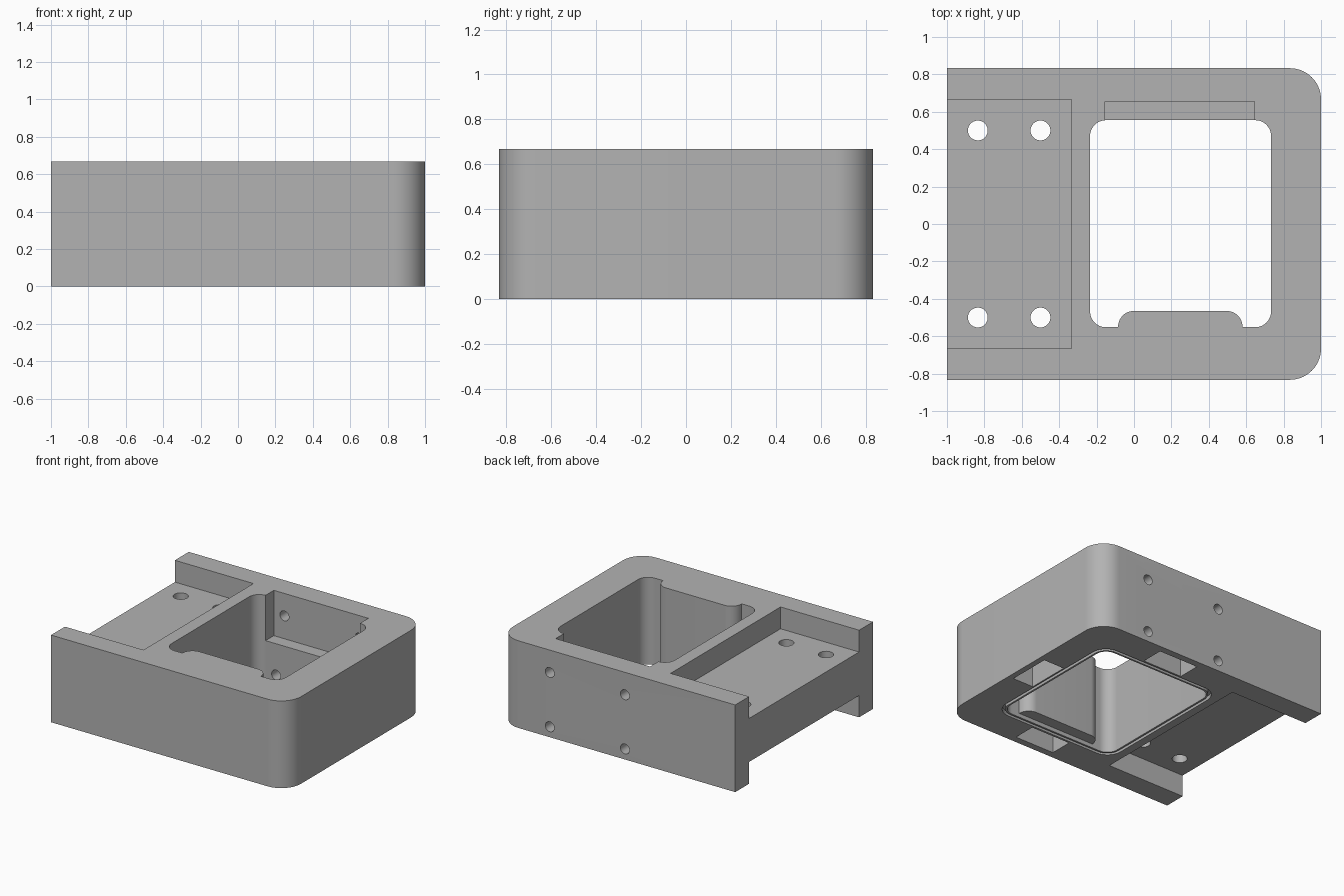
import bpy, bmesh, math
from mathutils import Matrix

default = bpy.data.objects.get("Cube")
if default:
    bpy.data.objects.remove(default, do_unlink=True)

grey = bpy.data.materials.new("plain_grey")
grey.use_nodes = True
grey.diffuse_color = (0.45, 0.45, 0.45, 1)
grey.node_tree.nodes["Principled BSDF"].inputs["Base Color"].default_value = (0.45, 0.45, 0.45, 1)

HEIGHT = 0.667
OVER = 0.1          # how far cutters reach past the body


def rounded(x0, x1, y0, y1, radii, steps=14):
    """Rectangle outline, radii from lower left going counter-clockwise."""
    pts = []
    corners = [(x0, y0, 1, 1), (x1, y0, -1, 1), (x1, y1, -1, -1), (x0, y1, 1, -1)]
    for i, ((x, y, sx, sy), r) in enumerate(zip(corners, radii)):
        if not r:
            pts.append((x, y))
            continue
        for k in range(steps + 1):
            a = math.pi + math.pi / 2 * (i + k / steps)
            pts.append((x + sx * r + r * math.cos(a), y + sy * r + r * math.sin(a)))
    return pts


def prism(name, pts, z0, z1):
    bm = bmesh.new()
    base = bm.faces.new([bm.verts.new((x, y, z0)) for x, y in pts])
    top = bmesh.ops.extrude_face_region(bm, geom=[base])["geom"]
    bmesh.ops.translate(bm, vec=(0, 0, z1 - z0),
                        verts=[v for v in top if isinstance(v, bmesh.types.BMVert)])
    bmesh.ops.recalc_face_normals(bm, faces=bm.faces)
    return finish(name, bm)


def rod(name, centre, radius, depth, along_y=False):
    bm = bmesh.new()
    turn = Matrix.Rotation(math.pi / 2, 4, "X") if along_y else Matrix()
    bmesh.ops.create_cone(bm, cap_ends=True, segments=32, radius1=radius, radius2=radius,
                          depth=depth, matrix=Matrix.Translation(centre) @ turn)
    return finish(name, bm)


def finish(name, bm):
    mesh = bpy.data.meshes.new(name)
    bm.to_mesh(mesh)
    bm.free()
    mesh.materials.append(grey)
    obj = bpy.data.objects.new(name, mesh)
    bpy.context.collection.objects.link(obj)
    return obj


def combine(target, tool, operation="DIFFERENCE"):
    mod = target.modifiers.new("shape", "BOOLEAN")
    mod.operation, mod.solver, mod.object = operation, "EXACT", tool
    bpy.context.view_layer.objects.active = target
    bpy.ops.object.modifier_apply(modifier=mod.name)
    bpy.data.objects.remove(tool, do_unlink=True)


def box(x0, x1, y0, y1, z0, z1):
    return prism("cutter", rounded(x0, x1, y0, y1, [0] * 4), z0, z1)


def window(grow, z0, z1):
    return prism("cutter", rounded(-0.235 - grow, 0.733 + grow, -0.552 - grow, 0.555 + grow,
                                   [0.085 + grow] * 4), z0, z1)


# Main block, rounded on one end
body = prism("housing_body", rounded(-1, 1, -0.833, 0.833, [0, 0.167, 0.167, 0]), 0, HEIGHT)

# Mounting plate: trays above and below
for z0, z1 in ((0.5, HEIGHT + OVER), (-OVER, 0.167)):
    combine(body, box(-1 - OVER, -0.335, -0.665, 0.665, z0, z1))
for x in (-0.835, -0.5):
    for y in (-0.5, 0.5):
        combine(body, rod("cutter", (x, y, 0.333), 0.053, 0.6))

# Central opening with a rounded tab on the front wall
combine(body, window(0, -OVER, HEIGHT + OVER))
tab = prism("front_tab", rounded(-0.085, 0.58, -0.6, -0.465, [0, 0, 0.084, 0.084]), 0.03, HEIGHT)
combine(body, tab, "UNION")

# Recess in the back wall of the opening
combine(body, box(-0.155, 0.645, 0.5, 0.655, 0.32, HEIGHT + OVER))

# Seal groove around the underside of the opening
groove = window(0.036, -OVER, 0.03)
combine(groove, window(0.014, -2 * OVER, OVER))
combine(body, groove)

# Pockets in the underside
for x0, x1, y0, y1 in ((0.083, 0.417, 0.605, 0.78), (0.083, 0.417, -0.78, -0.605),
                       (0.78, 0.955, -0.167, 0.167)):
    combine(body, box(x0, x1, y0, y1, -OVER, 0.2))

# Screw holes through the back wall
for x in (-0.066, 0.57):
    for z in (0.08, 0.495):
        combine(body, rod("cutter", (x, 0.72, z), 0.038, 0.5, along_y=True))

bpy.ops.object.select_all(action="DESELECT")
body.select_set(True)
bpy.context.view_layer.objects.active = body
bpy.ops.object.shade_smooth_by_angle(angle=math.radians(30))
